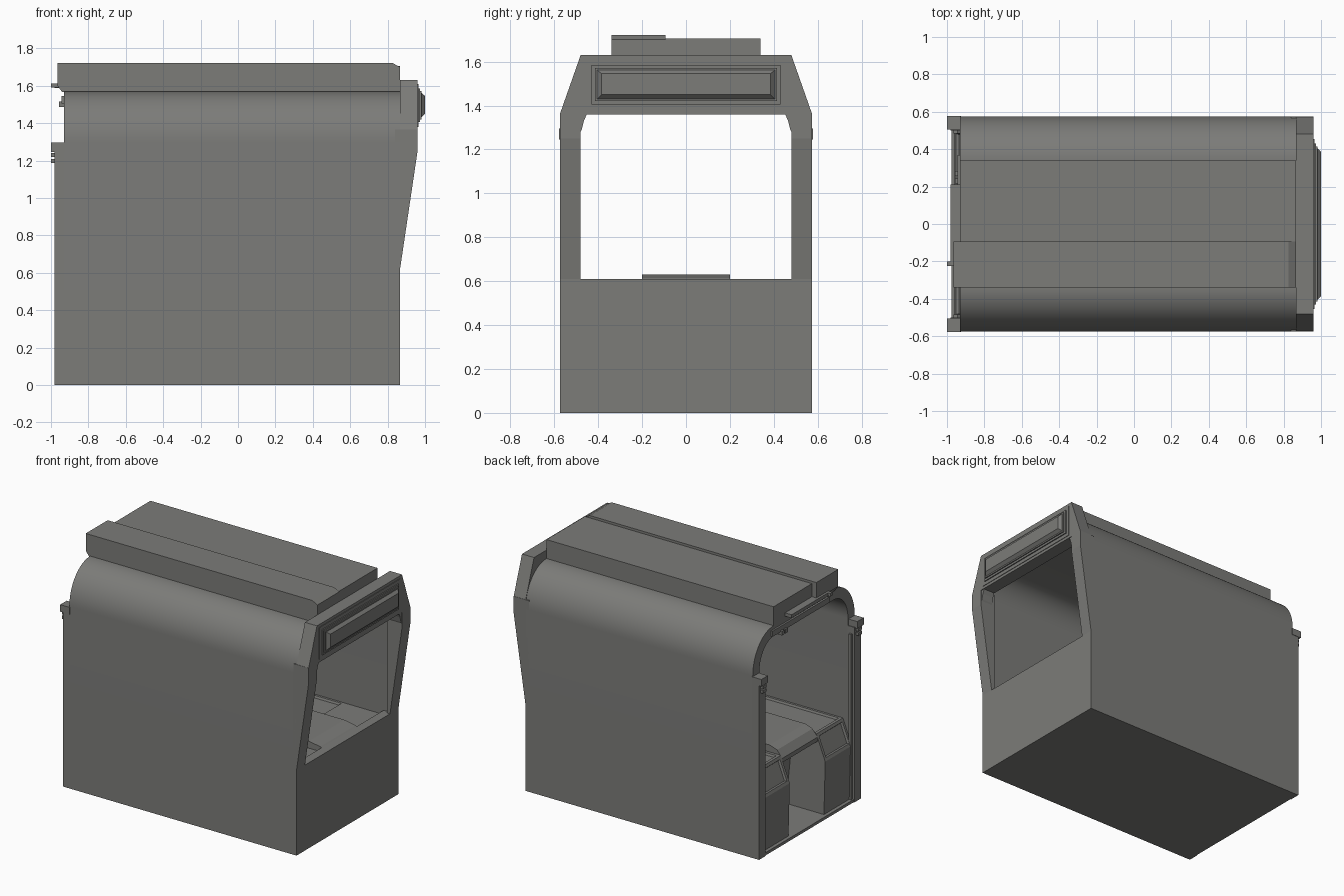
import bpy, bmesh, math

if "Cube" in bpy.data.objects:
    bpy.data.objects.remove(bpy.data.objects["Cube"])

grey = bpy.data.materials.new("warm_grey")
grey.diffuse_color = (0.2, 0.2, 0.19, 1)
grey.use_nodes = True
grey.node_tree.nodes["Principled BSDF"].inputs["Base Color"].default_value = grey.diffuse_color


def finish(name, bm):
    bmesh.ops.recalc_face_normals(bm, faces=bm.faces)
    me = bpy.data.meshes.new(name)
    bm.to_mesh(me)
    bm.free()
    me.materials.append(grey)
    ob = bpy.data.objects.new(name, me)
    bpy.context.collection.objects.link(ob)
    return ob


def prism(name, pts, axis, a, b, inset=None):
    """Extrude a 2D outline along x (points are y,z) or along y (points are x,z)."""
    bm = bmesh.new()
    place = (lambda p, t: (t, p[0], p[1])) if axis == "x" else (lambda p, t: (p[0], t, p[1]))
    lo = [bm.verts.new(place(p, a)) for p in pts]
    hi = [bm.verts.new(place(p, b)) for p in pts]
    n = len(pts)
    bm.faces.new(lo)
    bm.faces.new(hi)
    sides = [bm.faces.new((lo[i], lo[(i + 1) % n], hi[(i + 1) % n], hi[i])) for i in range(n)]
    if inset:
        bmesh.ops.recalc_face_normals(bm, faces=bm.faces)
        for i in inset:
            bmesh.ops.inset_individual(bm, faces=[sides[i]], thickness=0.03, depth=0)
            bmesh.ops.inset_individual(bm, faces=[sides[i]], thickness=0.008, depth=-0.015)
    return finish(name, bm)


def box(name, x0, x1, y0, y1, z0, z1):
    return prism(name, [(x0, z0), (x1, z0), (x1, z1), (x0, z1)], "y", y0, y1)


# Body shell: straight sides rolling into a flat roof
def arch(t):
    ry, rz, n = 0.235 - t, 0.27 - t, 16
    right = [(0.34 + ry * math.cos(i / n * math.pi / 2), 1.3 + rz * math.sin(i / n * math.pi / 2))
             for i in range(n + 1)]
    half = [(0.575 - t, 0.0)] + right
    return half + [(-y, z) for y, z in reversed(half)]


shell = prism("body_shell", arch(0) + arch(0.075)[::-1], "x", -0.93, 0.865)
bpy.context.view_layer.objects.active = shell
shell.select_set(True)
bpy.ops.object.shade_smooth_by_angle(angle=math.radians(25))

# Floor and wall below the windscreen
box("floor", -0.975, 0.865, -0.57, 0.57, 0, 0.02)
box("front_wall", 0.8, 0.865, -0.575, 0.575, 0, 0.61)

# Windscreen pillars, rear posts, caps and hinges on both sides
for s, side in ((1, "left"), (-1, "right")):
    def sbox(name, x0, x1, y0, y1, z0, z1):
        return box(f"{side}_{name}", x0, x1, *sorted((s * y0, s * y1)), z0, z1)
    prism(f"{side}_windscreen_pillar",
          [(0.84, 0.61), (0.865, 0.61), (0.96, 1.25), (0.96, 1.365), (0.84, 1.365)],
          "y", *sorted((s * 0.48, s * 0.575)))
    prism(f"{side}_opening_corner",
          [(s * 0.485, 1.27), (s * 0.475, 1.29), (s * 0.465, 1.33), (s * 0.45, 1.365), (s * 0.485, 1.365)],
          "x", 0.865, 0.955)
    sbox("rear_post", -0.98, -0.925, 0.5, 0.575, 0, 1.25)
    sbox("door_rail", -0.965, -0.945, 0.485, 0.505, 0.02, 1.2)
    sbox("post_cap", -1.0, -0.925, 0.505, 0.578, 1.245, 1.295)
    for i, z in enumerate((1.187, 1.218)):
        sbox(f"hinge_{i + 1}", -1.0, -0.975, 0.52, 0.56, z, z + 0.022)

# Front header with stepped destination panel
prism("header", [(-0.575, 1.36), (0.575, 1.36), (0.48, 1.63), (-0.48, 1.63)], "x", 0.865, 0.96)
box("header_frame_outer", 0.95, 0.964, -0.455, 0.455, 1.38, 1.61)
box("header_frame_middle", 0.95, 0.972, -0.43, 0.43, 1.405, 1.585)
box("header_frame_inner", 0.95, 0.98, -0.415, 0.415, 1.42, 1.572)
bm = bmesh.new()
rings = []
for x, hy, z0, z1 in ((0.975, 0.41, 1.425, 1.567), (1.0, 0.385, 1.45, 1.545)):
    rings.append([bm.verts.new((x, y, z)) for y, z in ((-hy, z0), (hy, z0), (hy, z1), (-hy, z1))])
for r in rings:
    bm.faces.new(r)
for i in range(4):
    j = (i + 1) % 4
    bm.faces.new((rings[0][i], rings[0][j], rings[1][j], rings[1][i]))
finish("header_panel", bm)

# Roof boxes: a taller duct at the front side and a wide low one
prism("roof_duct", [(-0.94, 1.565), (0.865, 1.565), (0.865, 1.70), (0.825, 1.722), (-0.965, 1.722), (-0.965, 1.60)],
      "y", -0.34, -0.093)
box("roof_unit", -0.93, 0.865, -0.093, 0.34, 1.56, 1.705)

# Rear light strip, bracket and knobs
box("rear_light_strip", -0.943, -0.92, -0.27, 0.37, 1.505, 1.545)
box("rear_bracket", -0.982, -0.92, -0.2, 0.21, 1.588, 1.612)
box("rear_latch", -1.0, -0.96, -0.225, -0.2, 1.59, 1.612)
for i, y in enumerate((0.23, 0.27)):
    box(f"rear_knob_{i + 1}", -0.957, -0.92, y - 0.013, y + 0.013, 1.485, 1.515)

# Side consoles with recessed control panels
wing = [(-0.95, 0.02), (-0.96, 0.40), (-0.89, 0.58), (0.5, 0.58), (0.81, 0.58), (0.81, 0.02)]
prism("left_console", wing, "y", 0.2, 0.505, inset=(1, 2))
prism("right_console", wing, "y", -0.505, -0.2, inset=(1, 2))

# Centre desk with rounded ends above the footwell
prism("centre_desk",
      [(-0.65, 0.02), (-0.70, 0.50), (-0.90, 0.53), (-0.90, 0.56), (-0.86, 0.61), (-0.80, 0.63),
       (0.70, 0.63), (0.79, 0.615), (0.85, 0.58), (0.85, 0.02)], "y", -0.2, 0.2)
